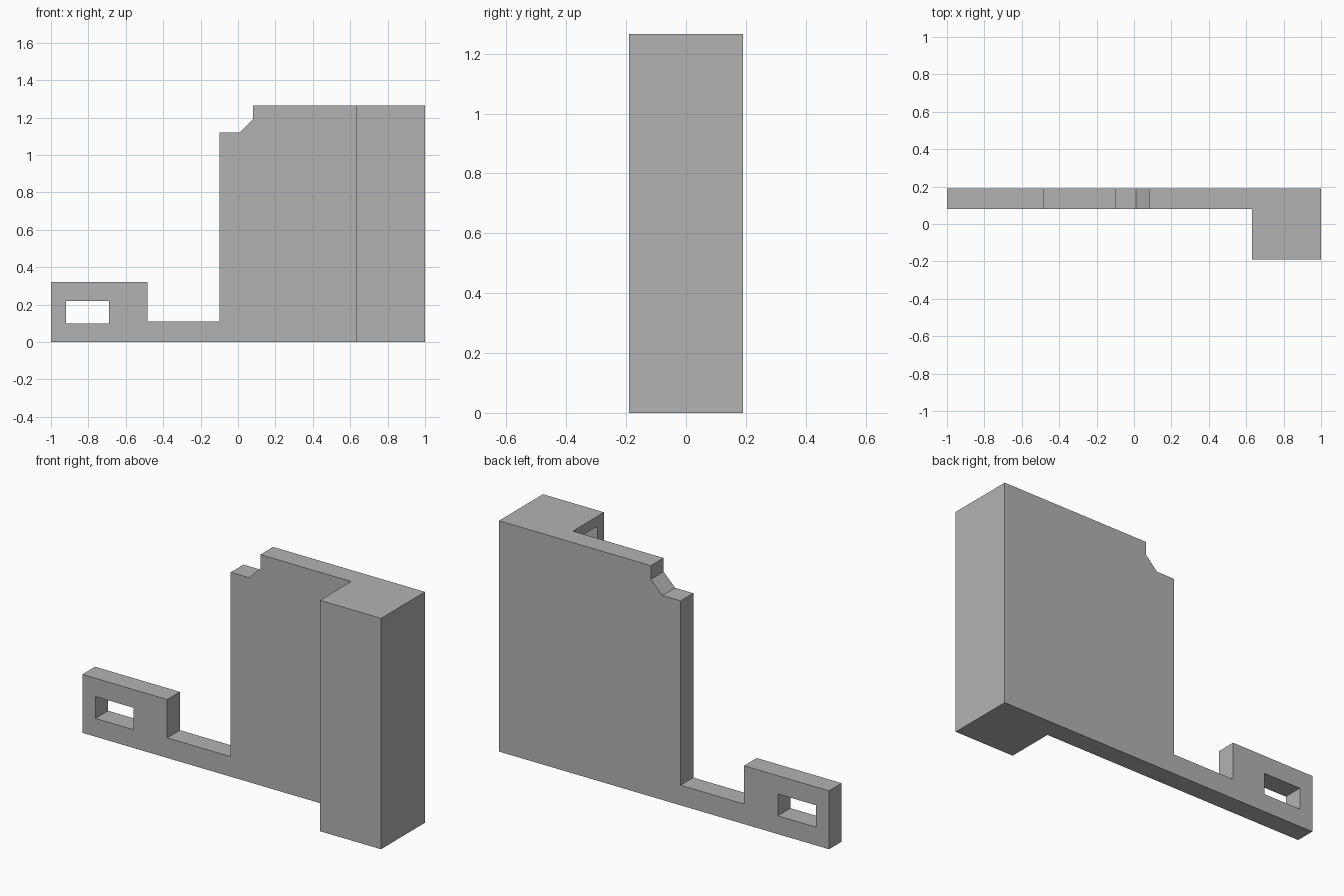
import bpy, bmesh

cube = bpy.data.objects.get("Cube")
if cube:
    bpy.data.objects.remove(cube, do_unlink=True)

HEIGHT = 1.265
BACK, PLATE_FRONT, FRONT = 0.19, 0.08, -0.19
WALL = 0.055
HOUSING_X = 0.63

grey = bpy.data.materials.new("plain_grey")
grey.use_nodes = True
colour = (0.45, 0.45, 0.45, 1)
grey.diffuse_color = colour
grey.node_tree.nodes["Principled BSDF"].inputs["Base Color"].default_value = colour


def prism(name, outline, y0, y1):
    """Extrude an x-z outline from y0 to y1."""
    bm = bmesh.new()
    face = bm.faces.new([bm.verts.new((x, y0, z)) for x, z in outline])
    extruded = bmesh.ops.extrude_face_region(bm, geom=[face])["geom"]
    bmesh.ops.translate(bm, vec=(0, y1 - y0, 0),
                        verts=[v for v in extruded if isinstance(v, bmesh.types.BMVert)])
    bmesh.ops.recalc_face_normals(bm, faces=bm.faces)
    mesh = bpy.data.meshes.new(name)
    bm.to_mesh(mesh)
    bm.free()
    mesh.materials.append(grey)
    obj = bpy.data.objects.new(name, mesh)
    bpy.context.collection.objects.link(obj)
    return obj


def box(name, x0, x1, y0, y1, z0, z1):
    return prism(name, [(x0, z0), (x1, z0), (x1, z1), (x0, z1)], y0, y1)


def combine(target, tool, operation):
    """Apply a boolean and discard its tool."""
    mod = target.modifiers.new(operation.lower(), 'BOOLEAN')
    mod.operation, mod.object, mod.solver = operation, tool, 'EXACT'
    bpy.context.view_layer.objects.active = target
    bpy.ops.object.modifier_apply(modifier=mod.name)
    bpy.data.objects.remove(tool, do_unlink=True)


# Flat plate with low arm, raised tab and notched upper corner
outline = [(-1, 0), (1, 0), (1, HEIGHT), (0.08, HEIGHT), (0.08, 1.19),
           (0.01, 1.12), (-0.10, 1.12), (-0.10, 0.11), (-0.485, 0.11),
           (-0.485, 0.32), (-1, 0.32)]
bracket = prism("slotted_bracket", outline, PLATE_FRONT, BACK)

# Rectangular slot through the tab
combine(bracket, box("slot_cutter", -0.92, -0.69, 0, 0.3, 0.10, 0.22), 'DIFFERENCE')

# Deep housing at the end, hollow and open on its inner side
combine(bracket, box("housing", HOUSING_X, 1, FRONT, BACK, 0, HEIGHT), 'UNION')
combine(bracket, box("pocket_cutter", HOUSING_X - 0.1, 1 - WALL, FRONT + WALL,
                     PLATE_FRONT, WALL, HEIGHT - WALL), 'DIFFERENCE')
